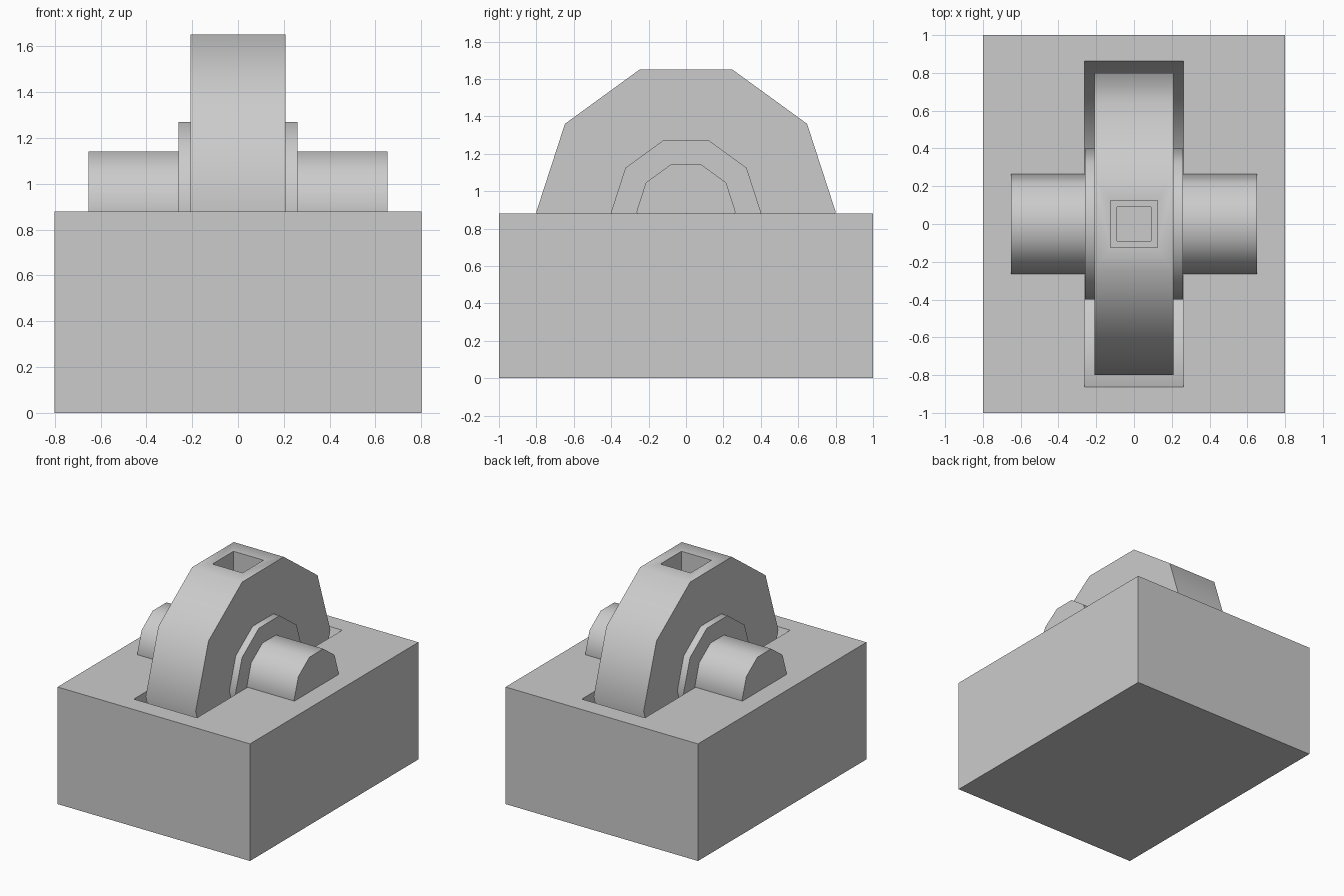
import bpy
from math import radians

if "Cube" in bpy.data.objects:
    bpy.data.objects.remove(bpy.data.objects["Cube"])

AXIS_Z = 0.89  # height of the wheel axis


def box(name, size, loc):
    bpy.ops.mesh.primitive_cube_add(size=1, location=loc)
    ob = bpy.context.object
    ob.name = name
    ob.scale = size
    bpy.ops.object.transform_apply(location=False, rotation=False, scale=True)
    return ob


def drum(name, radius, half_width):
    # ten-sided cylinder lying along x, with a flat on top
    bpy.ops.mesh.primitive_cylinder_add(vertices=10, radius=radius, depth=2 * half_width,
                                        location=(0, 0, AXIS_Z), rotation=(0, radians(90), 0))
    ob = bpy.context.object
    ob.name = name
    return ob


def smooth(ob):
    bpy.ops.object.select_all(action='DESELECT')
    ob.select_set(True)
    bpy.context.view_layer.objects.active = ob
    bpy.ops.object.shade_smooth_by_angle(angle=radians(40))


def cut(ob, cutter):
    mod = ob.modifiers.new("cut", 'BOOLEAN')
    mod.operation = 'DIFFERENCE'
    mod.solver = 'EXACT'
    mod.object = cutter
    bpy.context.view_layer.objects.active = ob
    bpy.ops.object.modifier_apply(modifier=mod.name)
    bpy.data.objects.remove(cutter)


# Base block with a round-bottomed wheel slot
base = box("base_block", (1.6, 2.0, 0.88), (0, 0, 0.44))
cut(base, drum("slot_cutter", 0.865, 0.263))

# Wheel with a stepped square socket in its top flat
wheel = drum("wheel", 0.80, 0.208)
for half, floor in ((0.125, 1.35), (0.09, 1.29)):
    cut(wheel, box("socket_cutter", (2 * half, 2 * half, 1.8 - floor),
                   (0, 0, (1.8 + floor) / 2)))

# Hub and axle through the wheel
hub = drum("hub", 0.40, 0.26)
axle = drum("axle", 0.265, 0.652)

for part in (base, wheel, hub, axle):
    smooth(part)
